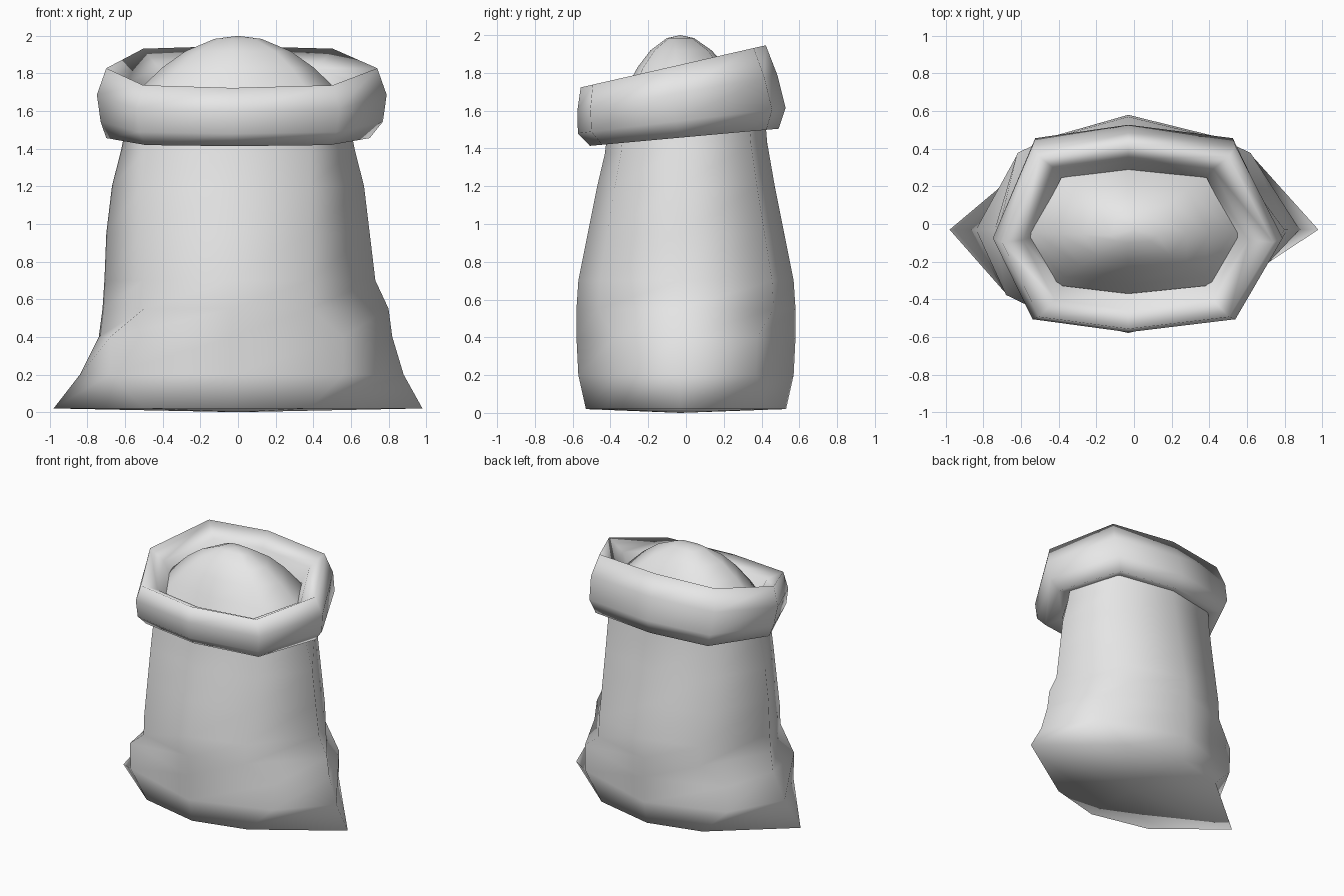
import bpy, bmesh

cube = bpy.data.objects.get("Cube")
if cube:
    bpy.data.objects.remove(cube, do_unlink=True)

cloth = bpy.data.materials.new("sack grey")
cloth.use_nodes = True
grey = (0.8, 0.8, 0.8, 1)
cloth.diffuse_color = grey
cloth.node_tree.nodes["Principled BSDF"].inputs["Base Color"].default_value = grey

SEAM_OFFSET = -0.03


def sack_corner(height, width, depth):
    """Corners of the filled sack, pushed out where it folds above the base."""
    bulge = max(0, 1 - abs(height - 0.3) / 0.25)
    return 0.44 + 0.3 * bulge, depth * (0.8 - 0.25 * bulge)


def round_corner(height, width, depth):
    """Corners of an even, rounded octagon."""
    return 0.7 * width, 0.87 * depth


def mouth_slope(height):
    """The sack's mouth tips forward more and more towards the top."""
    return max(0, height - 1.2) * 0.35


def level(height):
    return 0


def add_ring(bm, section, corner, slope, lean, skew):
    """One eight-sided cross-section given as height, half width, half depth, shift."""
    height, width, depth, shift = section
    cx, cy = corner(height, width, depth)
    shift_y = -lean * max(0, height - 1.4)
    outline = [(width + shift, SEAM_OFFSET), (cx, cy), (SEAM_OFFSET, depth), (-cx, cy),
               (shift - width, SEAM_OFFSET), (-cx - skew, -cy), (SEAM_OFFSET, -depth),
               (cx - skew, -cy)]
    ring = []
    for x, y in outline:
        y += shift_y
        ring.append(bm.verts.new((x, y, height + slope(height) * y)))
    return ring


def close_end(bm, ring, height):
    """Fan of triangles from a ring to its centre."""
    hub = bm.verts.new((0, SEAM_OFFSET, height))
    for a, b in zip(ring, ring[1:] + ring[:1]):
        bm.faces.new((a, b, hub))


def loft(name, sections, corner, slope, lean=0, skew=0, bottom=None, top=None):
    """Skin a stack of cross-sections into one smooth part."""
    bm = bmesh.new()
    rings = [add_ring(bm, s, corner, slope, lean, skew) for s in sections]
    for low, high in zip(rings, rings[1:]):
        for i in range(len(low)):
            bm.faces.new((low[i - 1], low[i], high[i], high[i - 1]))
    if bottom is not None:
        close_end(bm, rings[0], bottom)
    if top is not None:
        close_end(bm, rings[-1], top)
    bmesh.ops.recalc_face_normals(bm, faces=bm.faces)
    for face in bm.faces:
        face.smooth = True
    mesh = bpy.data.meshes.new(name)
    bm.to_mesh(mesh)
    bm.free()
    mesh.materials.append(cloth)
    part = bpy.data.objects.new(name, mesh)
    bpy.context.collection.objects.link(part)


# Filled sack, flaring to a pointed seam on each side of the base
body = [(0.02, 0.98, 0.53, 0), (0.2, 0.86, 0.57, 0.02), (0.4, 0.78, 0.58, 0.04),
        (0.55, 0.76, 0.58, 0.04), (0.7, 0.72, 0.57, 0.01), (0.95, 0.7, 0.52, 0),
        (1.2, 0.67, 0.47, 0), (1.4, 0.62, 0.43, 0), (1.5, 0.6, 0.42, 0)]
loft("sack_body", body, sack_corner, mouth_slope, skew=0.06, bottom=0)

# Rolled collar, from under the fold, over the rim and down inside
collar = [(1.5, 0.58, 0.38, 0), (1.46, 0.7, 0.5, 0), (1.55, 0.75, 0.55, 0.02),
          (1.7, 0.77, 0.53, 0.02), (1.85, 0.72, 0.49, 0.02), (1.77, 0.6, 0.4, 0.01),
          (1.67, 0.55, 0.33, 0)]
loft("rolled_collar", collar, round_corner, mouth_slope, lean=0.15)

# Heaped contents, a parabolic dome
mound = [(2 - 0.4 * s * s, 0.62 * s, 0.36 * s, 0) for s in (1, 0.85, 0.65, 0.45, 0.2)]
loft("contents_mound", mound, round_corner, level, lean=0.05, top=2)
